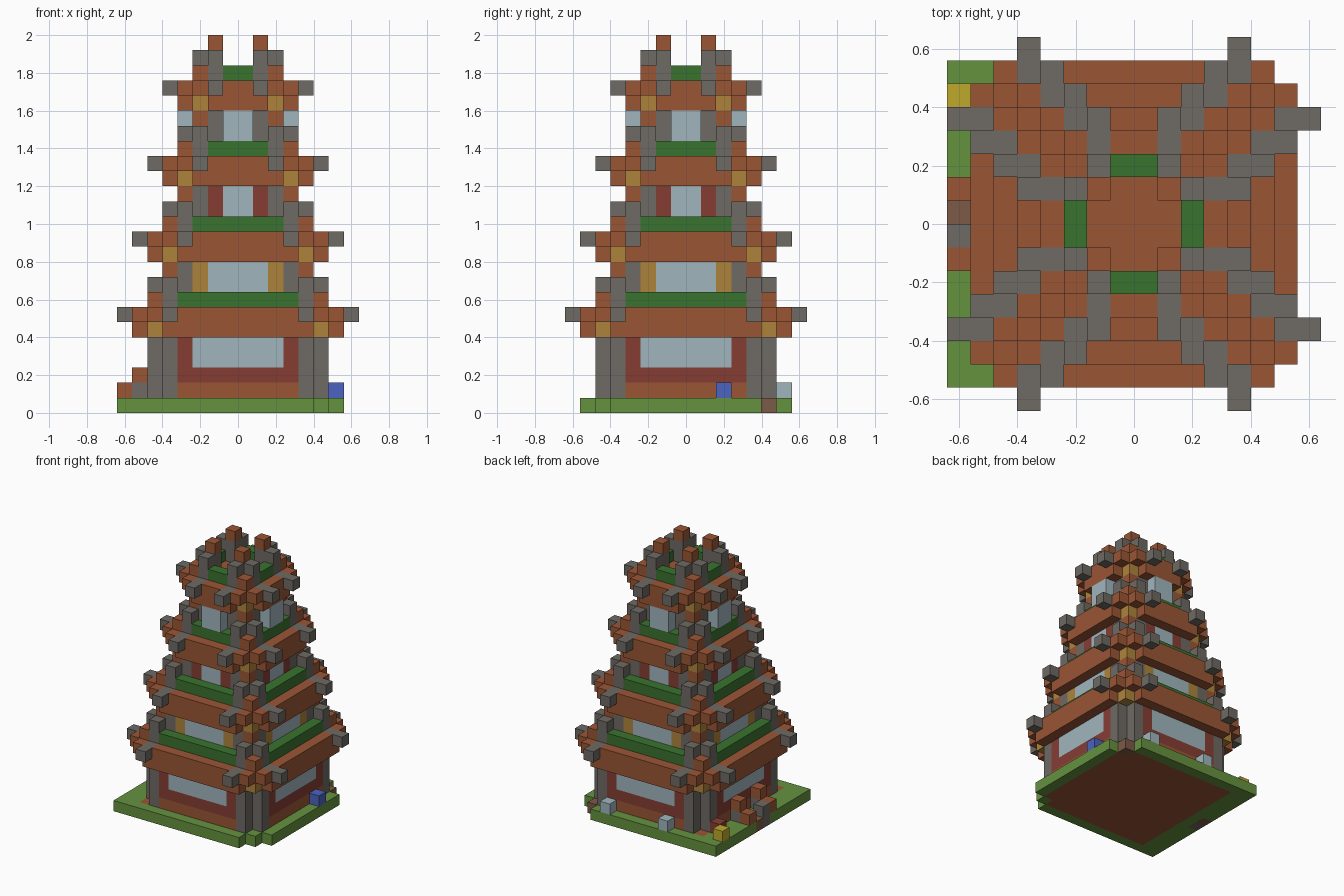
import bpy
import bmesh
from mathutils import Vector

U = 0.08  # edge of one block

cube = bpy.data.objects.get("Cube")
if cube:
    bpy.data.objects.remove(cube, do_unlink=True)


def material(name, hex_code):
    def linear(c):
        return c / 12.92 if c <= 0.04045 else ((c + 0.055) / 1.055) ** 2.4
    col = [linear(int(hex_code[i:i + 2], 16) / 255) for i in (0, 2, 4)] + [1.0]
    mat = bpy.data.materials.new(name)
    mat.use_nodes = True
    mat.diffuse_color = col
    mat.node_tree.nodes["Principled BSDF"].inputs["Base Color"].default_value = col
    return mat


brown = material("roof_brown", "9a5635")
gray = material("stone_gray", "6e6a64")
grass = material("grass_green", "65923f")
leaf = material("hedge_green", "3a722f")
red = material("wall_red", "853d34")
gold = material("wood_gold", "ae843b")
glass = material("pale_glass", "a0b6be")
blue = material("flower_blue", "4b64c0")
yellow = material("flower_yellow", "bfa92c")
path = material("path_brown", "7c5a46")


def eightfold(box):
    """All mirrored and diagonally swapped copies of a box, without repeats."""
    x0, x1, y0, y1, z0, z1 = box
    found = set()
    for a, b in (((x0, x1), (y0, y1)), ((y0, y1), (x0, x1))):
        for sx in (1, -1):
            for sy in (1, -1):
                xs = tuple(sorted(v * sx for v in a))
                ys = tuple(sorted(v * sy for v in b))
                found.add(xs + ys + (z0, z1))
    return sorted(found)


def blocks(name, mat, boxes, mirrored=True):
    """One object made of axis-aligned boxes given in block units."""
    bm = bmesh.new()
    for box in boxes:
        for x0, x1, y0, y1, z0, z1 in (eightfold(box) if mirrored else [box]):
            made = bmesh.ops.create_cube(bm, size=1)["verts"]
            size = Vector((x1 - x0, y1 - y0, z1 - z0))
            mid = Vector((x0 + x1, y0 + y1, z0 + z1)) / 2
            for v in made:
                v.co = Vector(c * s + m for c, s, m in zip(v.co, size, mid)) * U
    mesh = bpy.data.meshes.new(name)
    bm.to_mesh(mesh)
    bm.free()
    mesh.materials.append(mat)
    obj = bpy.data.objects.new(name, mesh)
    bpy.context.collection.objects.link(obj)
    return obj


def cell(x, y, z, height=1):
    return (x, x + 1, y, y + 1, z, z + height)


# Ground plate with stepped corners on the left side
blocks("floor_plate", brown, [(-6, 5, -6, 6, 0, 1), (5, 6, -5, 5, 0, 1)], False)
blocks("lawn", grass, [
    (-8, 5, -7, -6, 0, 1), (-8, 5, 6, 7, 0, 1), (6, 7, -5, 5, 0, 1), cell(5, -6, 0),
    (-8, -6, -6, -1, 0, 1), (-8, -6, 1, 6, 0, 1), (-7, -6, -1, 1, 0, 1)], False)
blocks("path", path, [cell(5, 5, 0), cell(-8, 0, 0)], False)

# Entrance steps on the right side
blocks("entrance_stone", gray, [
    (-8, -7, -1, 0, 0, 2), cell(-7, -2, 1), cell(-7, 1, 1)], False)
blocks("entrance_brick", brown, [
    cell(-8, -2, 1), cell(-8, 1, 1), cell(-7, -2, 2), cell(-7, 1, 2)], False)

# Small blocks standing on the lawn
blocks("blue_flower", blue, [cell(6, 2, 1)], False)
blocks("yellow_flower", yellow, [cell(-8, 5, 1)], False)
blocks("red_planter", red, [cell(-7, 4, 1)], False)
blocks("garden_lanterns", glass, [cell(3, 6, 1), cell(-3, 6, 1)], False)

# Ground storey
blocks("ground_pillars", gray, [cell(4, 5, 1, 4)])
blocks("ground_sill", brown, [(-4, 4, 5, 6, 1, 2)])
blocks("ground_wall", red, [(-4, 4, 5, 6, 2, 3), (3, 4, 5, 6, 3, 5)])
blocks("ground_window", glass, [(-3, 3, 5, 6, 3, 5)])

# Four roofs, each one block narrower than the one below
for k in range(4):
    z = 5 + 5 * k
    tag = f"_{k + 1}"
    e = 5 - k
    blocks("roof" + tag, brown, [
        (-e, e, e, e + 2, z, z + 1),
        (1 - e, e - 1, e + 1, e + 2, z + 1, z + 2),
        (-e - 1, e + 1, -e - 1, e + 1, z + 1, z + 2),
        cell(e, e + 1, z + 1)])
    blocks("roof_bracket" + tag, gold, [cell(e, e, z)])
    blocks("eave_tips" + tag, gray, [(e - 1, e, e + 1, e + 3, z + 1, z + 2)])
    # Corner horns and hedge on top of the roof
    blocks("horn_stone" + tag, gray, [
        cell(e - 1, e, z + 2, 2), cell(e - 1, e - 1, z + 2, 2)])
    blocks("horn_brick" + tag, brown, [cell(e, e, z + 2), cell(e - 1, e - 1, z + 4)])
    blocks("hedge" + tag, leaf, [(1 - e, e - 1, e, e + 1, z + 2, z + 3)])

# Upper storeys: posts, window jambs and glass
for k, (half, jamb, bay) in enumerate([(2, gold, 0), (1, red, 0), (1, None, 1)]):
    p = 4 - k
    z0, z1 = 7 + 5 * k, 10 + 5 * k
    tag = f"_{k + 2}"
    blocks("storey_posts" + tag, gray, [(p - 1, p, p, p + 1, z0, z1)])
    if jamb:
        blocks("window_jambs" + tag, jamb, [(half, p - 1, p, p + 1, z0, z1)])
    blocks("window" + tag, glass, [(-half, half, p, p + 1 + bay, z0 + 1, z1)])
